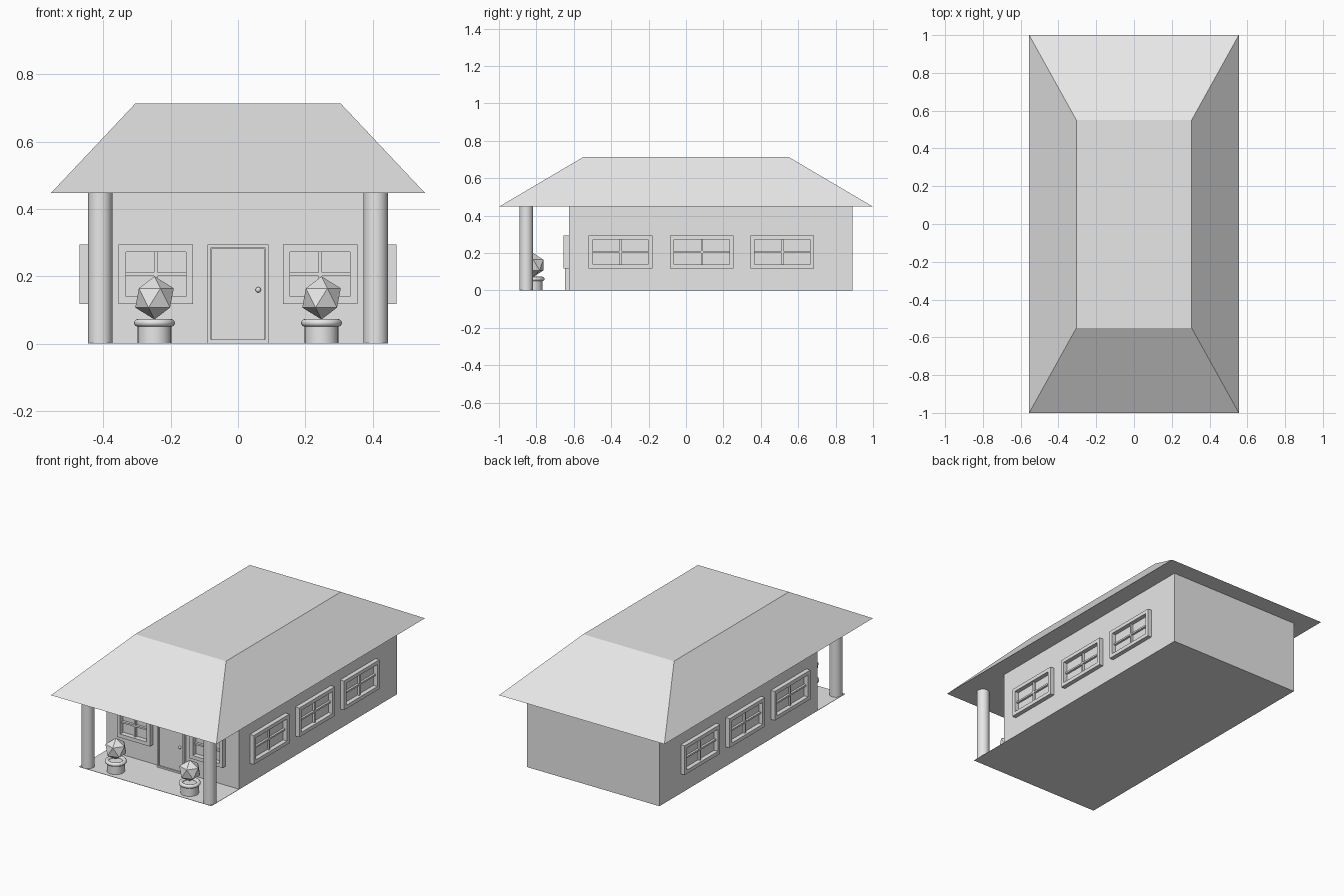
import bpy, bmesh, math
from mathutils import Matrix, Vector

cube = bpy.data.objects.get("Cube")
if cube:
    bpy.data.objects.remove(cube, do_unlink=True)

grey = bpy.data.materials.new("plain_grey")
grey.use_nodes = True
GREY = (0.8, 0.8, 0.8, 1)
grey.diffuse_color = GREY
grey.node_tree.nodes["Principled BSDF"].inputs["Base Color"].default_value = GREY


def add_object(name, bm, matrix=Matrix()):
    bmesh.ops.recalc_face_normals(bm, faces=bm.faces)
    mesh = bpy.data.meshes.new(name)
    bm.to_mesh(mesh)
    bm.free()
    mesh.materials.append(grey)
    obj = bpy.data.objects.new(name, mesh)
    obj.matrix_world = matrix
    bpy.context.collection.objects.link(obj)
    return obj


def add_box(bm, low, high):
    low, high = Vector(low), Vector(high)
    size = Matrix.Diagonal((*(high - low), 1))
    bmesh.ops.create_cube(bm, size=1, matrix=Matrix.Translation((low + high) / 2) @ size)


def box(name, low, high):
    bm = bmesh.new()
    add_box(bm, low, high)
    return add_object(name, bm)


def smooth(obj, angle=40):
    bpy.ops.object.select_all(action="DESELECT")
    obj.select_set(True)
    bpy.context.view_layer.objects.active = obj
    bpy.ops.object.shade_smooth_by_angle(angle=math.radians(angle))


def cylinder(name, x, y, radius, bottom, top):
    bm = bmesh.new()
    bmesh.ops.create_cone(bm, cap_ends=True, segments=32, radius1=radius, radius2=radius,
                          depth=top - bottom)
    smooth(add_object(name, bm, Matrix.Translation((x, y, (bottom + top) / 2))))


def window(name, x, y, width, depth, turn):
    """Open frame with a cross of glazing bars, facing -y before turning."""
    bm = bmesh.new()
    w, h, f, b = width / 2, 0.0885, 0.022, 0.005
    for s in (-1, 1):
        side, edge = sorted((s * w, s * (w - f))), sorted((s * h, s * (h - f)))
        add_box(bm, (side[0], -depth, -h), (side[1], 0, h))
        add_box(bm, (f - w, -depth, edge[0]), (w - f, 0, edge[1]))
    add_box(bm, (-b, -depth / 2, f - h), (b, 0, h - f))
    add_box(bm, (f - w, -depth / 2, -b), (w - f, 0, b))
    place = Matrix.Translation((x, y, 0.2065)) @ Matrix.Rotation(turn, 4, "Z")
    add_object(name, bm, place)


# Floor slab and walls
box("floor", (-0.445, -0.89, 0), (0.445, 0.89, 0.002))
box("walls", (-0.445, -0.625, 0.002), (0.445, 0.89, 0.448))

# Flat-topped hip roof
bm = bmesh.new()
add_box(bm, (-0.555, -1, 0.448), (0.555, 1, 0.713))
for v in bm.verts:
    if v.co.z > 0.6:
        v.co.x *= 0.55
        v.co.y *= 0.55
add_object("roof", bm)

# Front door with frame and knob
for side, s in (("right", -1), ("left", 1)):
    xs = sorted((s * 0.09, s * 0.08))
    box(f"door_post_{side}", (xs[0], -0.647, 0.002), (xs[1], -0.625, 0.295))
box("door_lintel", (-0.08, -0.647, 0.285), (0.08, -0.625, 0.295))
box("door_sill", (-0.08, -0.647, 0.002), (0.08, -0.625, 0.012))
box("door", (-0.078, -0.639, 0.012), (0.078, -0.625, 0.283))
bm = bmesh.new()
bmesh.ops.create_uvsphere(bm, u_segments=16, v_segments=10, radius=0.008)
smooth(add_object("door_knob", bm, Matrix.Translation((0.06, -0.645, 0.16))))

# Parts mirrored on both sides
for side, s in (("right", -1), ("left", 1)):
    cylinder(f"porch_column_{side}", s * 0.409, -0.854, 0.036, 0.002, 0.448)
    window(f"front_window_{side}", s * 0.244, -0.625, 0.222, 0.03, 0)
    for i, y in enumerate((-0.35, 0.085, 0.515)):
        window(f"side_window_{side}_{i + 1}", s * 0.445, y, 0.34, 0.026, s * math.pi / 2)

    # Potted bush: pot, rounded rim, faceted foliage
    px, py = s * 0.248, -0.817
    cylinder(f"pot_{side}", px, py, 0.05, 0.002, 0.062)
    bpy.ops.mesh.primitive_torus_add(location=(px, py, 0.062), major_radius=0.049,
                                     minor_radius=0.0115, major_segments=32, minor_segments=12)
    rim = bpy.context.object
    rim.name = f"pot_rim_{side}"
    rim.data.materials.append(grey)
    smooth(rim, 60)
    bm = bmesh.new()
    bmesh.ops.create_icosphere(bm, subdivisions=1, radius=0.064)
    add_object(f"bush_{side}", bm, Matrix.Translation((px, py, 0.136)))
